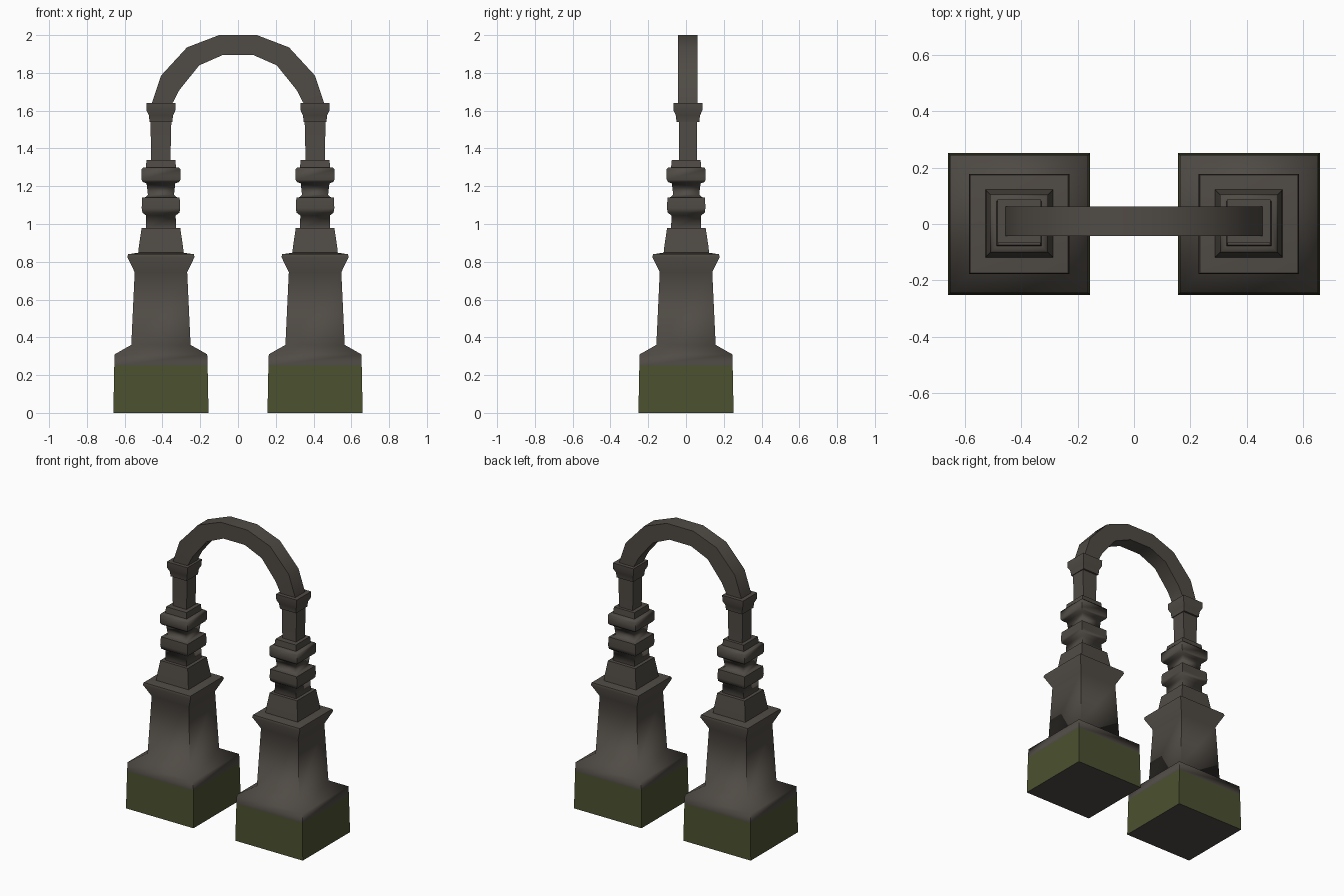
import bpy, bmesh, math

if "Cube" in bpy.data.objects:
    bpy.data.objects.remove(bpy.data.objects["Cube"])


def material(name, col):
    m = bpy.data.materials.new(name)
    m.diffuse_color = (*col, 1)
    m.use_nodes = True
    m.node_tree.nodes["Principled BSDF"].inputs["Base Color"].default_value = m.diffuse_color
    return m


STONE = material("dark stone", (0.080, 0.070, 0.059))
MOSS = material("moss green", (0.071, 0.080, 0.029))
PX = 0.408  # pillar distance from centre


def finish(name, bm, mats, angle):
    bmesh.ops.recalc_face_normals(bm, faces=bm.faces)
    me = bpy.data.meshes.new(name)
    bm.to_mesh(me)
    bm.free()
    for m in mats:
        me.materials.append(m)
    ob = bpy.data.objects.new(name, me)
    bpy.context.collection.objects.link(ob)
    bpy.ops.object.select_all(action='DESELECT')
    ob.select_set(True)
    bpy.context.view_layer.objects.active = ob
    bpy.ops.object.shade_smooth_by_angle(angle=math.radians(angle))
    return ob


def square_lathe(name, x, profile, y=0.0, moss_height=None, angle=65):
    """Square cross-section stacked along (half width, height) pairs."""
    bm = bmesh.new()
    rings = [[bm.verts.new((x + sx * h, y + sy * h, z))
              for sx, sy in ((-1, -1), (1, -1), (1, 1), (-1, 1))] for h, z in profile]
    for a, b in zip(rings, rings[1:]):
        for i in range(4):
            j = (i + 1) % 4
            bm.faces.new((a[i], a[j], b[j], b[i]))
    bottom = bm.faces.new(rings[0][::-1])
    bm.faces.new(rings[-1])
    if moss_height:
        for f in bm.faces:
            f.material_index = int(f.calc_center_median().z < moss_height)
        # bare stone patch in the middle of the underside
        bmesh.ops.inset_region(bm, faces=[bottom], thickness=0.18)
        bottom.material_index = 0
    return finish(name, bm, [STONE, MOSS], angle)


for side, s in (("left", -1), ("right", 1)):
    x = s * PX
    # plinth, tapering shaft and flared collar
    square_lathe(side + "_plinth_shaft", x, [
        (0.252, 0), (0.247, 0.25), (0.245, 0.31), (0.157, 0.36),
        (0.139, 0.745), (0.178, 0.825), (0.174, 0.84), (0.12, 0.848)],
        moss_height=0.25)
    # tapered block above the collar
    square_lathe(side + "_upper_block", x, [(0.121, 0.84), (0.117, 0.88), (0.102, 0.98)], 0.002)
    # neck with two moulded rings
    square_lathe(side + "_neck_rings", x, [
        (0.08, 0.97), (0.078, 1.045), (0.098, 1.06), (0.102, 1.085), (0.099, 1.14),
        (0.082, 1.142), (0.069, 1.155), (0.076, 1.215), (0.096, 1.222), (0.103, 1.235),
        (0.103, 1.29), (0.096, 1.298), (0.08, 1.30), (0.076, 1.34)], 0.001)
    # small capital under the arch
    square_lathe(side + "_capital", x, [
        (0.06, 1.54), (0.064, 1.575), (0.076, 1.60), (0.077, 1.64)], 0.01)

# slender columns and faceted arch, one continuous band (outer x, z, inner x, z)
half = [(0.460, 1.33, 0.358, 1.33), (0.463, 1.54, 0.353, 1.54), (0.463, 1.62, 0.357, 1.62),
        (0.408, 1.785, 0.31, 1.71), (0.27, 1.935, 0.205, 1.84), (0.10, 2.0, 0.08, 1.895)]
band = half + [(-a, b, -c, d) for a, b, c, d in reversed(half)]
bm = bmesh.new()
rings = []
for ox, oz, ix, iz in band:
    w = 0.048 if oz < 1.6 else 0.052
    rings.append([bm.verts.new(p) for p in (
        (ox, 0.01 - w, oz), (ox, 0.01 + w, oz), (ix, 0.01 + w, iz), (ix, 0.01 - w, iz))])
for a, b in zip(rings, rings[1:]):
    for i in range(4):
        j = (i + 1) % 4
        bm.faces.new((a[i], a[j], b[j], b[i]))
bm.faces.new(rings[0])
bm.faces.new(rings[-1])
finish("arch_and_columns", bm, [STONE], 35)
